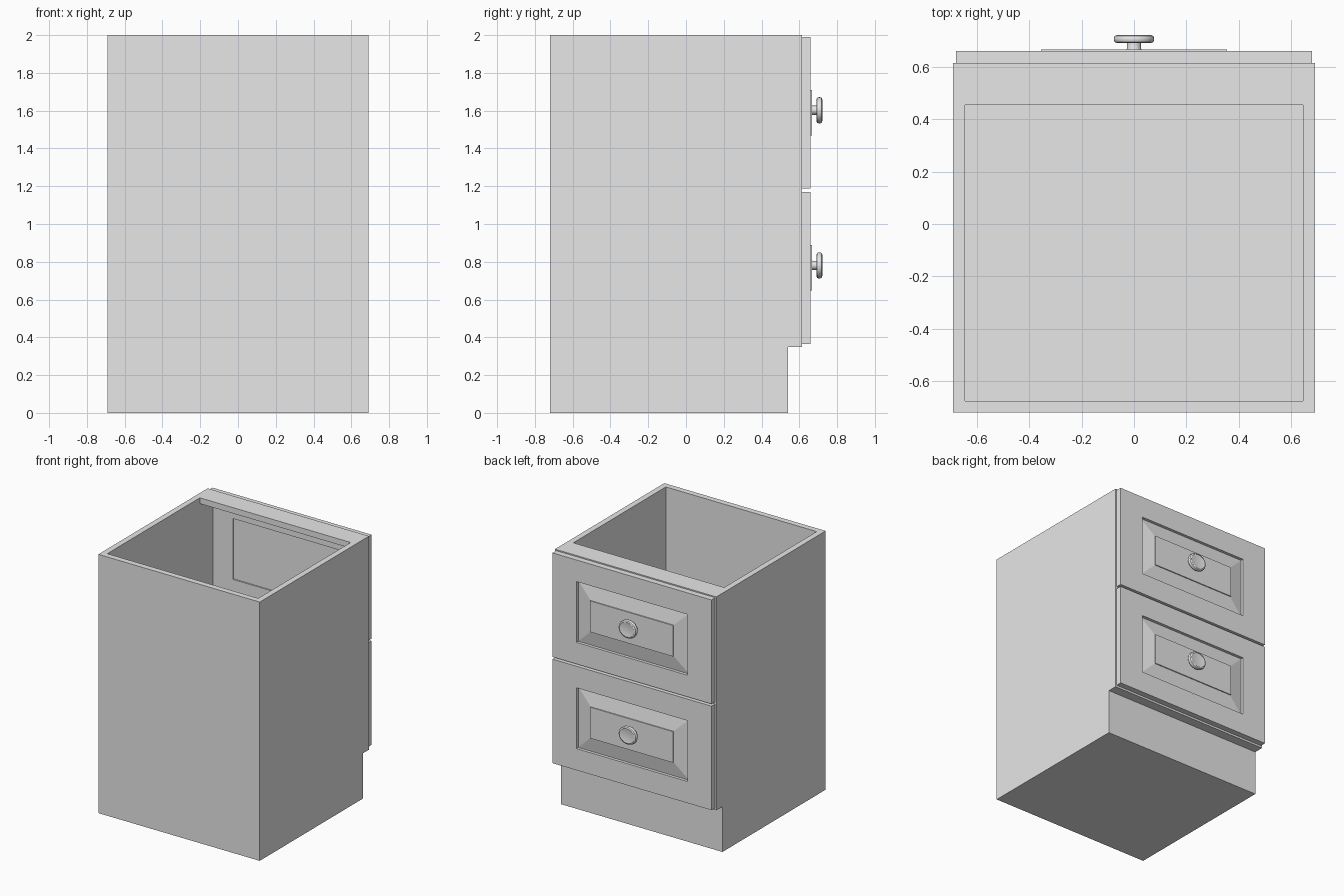
import bpy
import bmesh
import math

if "Cube" in bpy.data.objects:
    bpy.data.objects.remove(bpy.data.objects["Cube"], do_unlink=True)

# Single painted finish
COLOUR = (0.8, 0.8, 0.8, 1.0)
paint = bpy.data.materials.new("light_grey_paint")
paint.use_nodes = True
paint.diffuse_color = COLOUR
paint.node_tree.nodes["Principled BSDF"].inputs["Base Color"].default_value = COLOUR

# Cabinet dimensions
W, BACK, FRONT, TOP = 0.69, -0.72, 0.615, 2.0
T = 0.045
KICK_Y, KICK_Z = 0.54, 0.35
RAIL_Y = 0.455


def finish(name, bm):
    bmesh.ops.recalc_face_normals(bm, faces=bm.faces)
    mesh = bpy.data.meshes.new(name)
    bm.to_mesh(mesh)
    bm.free()
    mesh.materials.append(paint)
    obj = bpy.data.objects.new(name, mesh)
    bpy.context.collection.objects.link(obj)
    return obj


def box(name, x, y, z):
    """Box from (low, high) ranges."""
    bm = bmesh.new()
    bmesh.ops.create_cube(bm, size=1)
    for v in bm.verts:
        v.co = [(lo + hi) / 2 + c * (hi - lo) for c, (lo, hi) in zip(v.co, (x, y, z))]
    return finish(name, bm)


def loft(name, rings):
    """Join closed rings in order and cap both ends."""
    bm = bmesh.new()
    loops = [[bm.verts.new(p) for p in ring] for ring in rings]
    for a, b in zip(loops, loops[1:]):
        n = len(a)
        for i in range(n):
            j = (i + 1) % n
            bm.faces.new((a[i], a[j], b[j], b[i]))
    bm.faces.new(loops[0])
    bm.faces.new(loops[-1])
    return finish(name, bm)


# Side panels, notched for the toe kick
outline = [(BACK, 0), (KICK_Y, 0), (KICK_Y, KICK_Z),
           (FRONT, KICK_Z), (FRONT, TOP), (BACK, TOP)]
for name, s in (("left_side", 1), ("right_side", -1)):
    loft(name, [[(s * x, y, z) for y, z in outline] for x in (W - T, W)])

# Back, base and floor
inner = (T - W, W - T)
box("back_panel", inner, (BACK, BACK + T), (0, TOP))
box("plinth", inner, (BACK + T, KICK_Y), (0, KICK_Z))
box("floor_panel", inner, (BACK + T, FRONT), (KICK_Z, KICK_Z + T))

# Front rails
box("top_rail", inner, (RAIL_Y, FRONT), (TOP - T, TOP))
box("middle_rail", inner, (RAIL_Y, FRONT), (1.18 - T / 2, 1.18 + T / 2))


# Drawer fronts with a raised and fielded panel
def drawer_front(name, zc):
    def rect(hx, hz, y):
        return [(sx * hx, y, zc + sz * hz)
                for sx, sz in ((-1, -1), (1, -1), (1, 1), (-1, 1))]

    opening, field = (0.475, 0.235), (0.355, 0.12)
    outer = (0.68, 0.402)
    loft(name, [
        rect(*opening, FRONT + 0.01), rect(*opening, FRONT),
        rect(*outer, FRONT), rect(*outer, 0.66),
        rect(*opening, 0.66), rect(*opening, 0.637),
        rect(*field, 0.658), rect(*field, 0.666),
    ])


# Round knobs turned from a profile
def knob(name, zc):
    profile = [(0.03, 0.66), (0.027, 0.67), (0.027, 0.69), (0.062, 0.69),
               (0.073, 0.694), (0.077, 0.702), (0.077, 0.71),
               (0.073, 0.718), (0.062, 0.722), (0.055, 0.72)]
    count = 32
    rings = []
    for r, y in profile:
        angles = [2 * math.pi * i / count for i in range(count)]
        rings.append([(r * math.cos(a), y, zc + 0.9 * r * math.sin(a)) for a in angles])
    obj = loft(name, rings)
    bpy.ops.object.select_all(action="DESELECT")
    obj.select_set(True)
    bpy.context.view_layer.objects.active = obj
    bpy.ops.object.shade_smooth_by_angle(angle=math.radians(35))


for level, zc in (("upper", 1.589), ("lower", 0.768)):
    drawer_front(level + "_drawer_front", zc)
    knob(level + "_knob", zc + 0.013)
